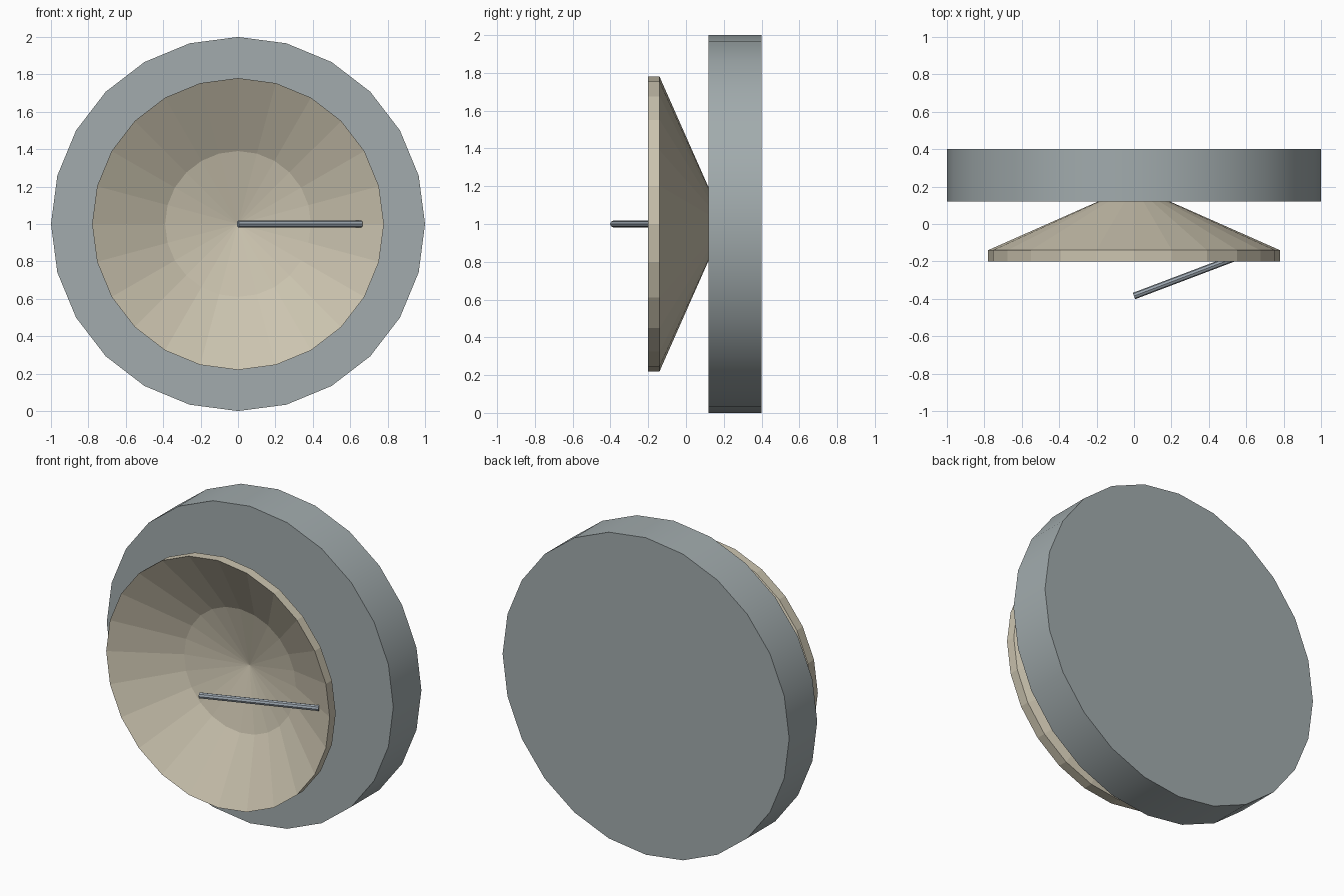
import bpy, bmesh, math
from mathutils import Vector

cube = bpy.data.objects.get("Cube")
if cube:
    bpy.data.objects.remove(cube, do_unlink=True)

SIDES = 24
CENTRE_Z = 1.0


def material(name, rgb):
    mat = bpy.data.materials.new(name)
    mat.use_nodes = True
    mat.diffuse_color = (*rgb, 1)
    mat.node_tree.nodes["Principled BSDF"].inputs["Base Color"].default_value = (*rgb, 1)
    return mat


def lathe(name, profile, mat):
    """Revolve (radius, y) points around the front-to-back axis."""
    bm = bmesh.new()
    points = [bm.verts.new((r, y, CENTRE_Z)) for r, y in profile]
    edges = [bm.edges.new(pair) for pair in zip(points, points[1:])]
    bmesh.ops.spin(bm, geom=points + edges, cent=(0, 0, CENTRE_Z), axis=(0, 1, 0),
                   angle=math.tau, steps=SIDES, use_duplicate=False)
    bmesh.ops.remove_doubles(bm, verts=bm.verts, dist=0.0005)
    bmesh.ops.recalc_face_normals(bm, faces=bm.faces)
    mesh = bpy.data.meshes.new(name)
    bm.to_mesh(mesh)
    bm.free()
    mesh.materials.append(mat)
    obj = bpy.data.objects.new(name, mesh)
    bpy.context.collection.objects.link(obj)
    return obj


def smooth(obj):
    bpy.ops.object.select_all(action='DESELECT')
    obj.select_set(True)
    bpy.context.view_layer.objects.active = obj
    bpy.ops.object.shade_smooth_by_angle(angle=math.radians(40))


grey = material("blue grey", (0.36, 0.41, 0.42))
cream = material("warm cream", (0.60, 0.55, 0.43))
steel = material("steel", (0.33, 0.38, 0.43))

# Thick round backing drum
smooth(lathe("backing_drum", [(0, 0.12), (1, 0.12), (1, 0.40), (0, 0.40)], grey))

# Faceted dish: shallow bowl, upright rim and conical back seated in the drum
lathe("dish", [(0, 0.115), (0.39, 0.02), (0.78, -0.20), (0.78, -0.14),
               (0.17, 0.13), (0, 0.13)], cream)

# Slanted feed arm from the bowl wall to the focus
tip = Vector((0, -0.385, CENTRE_Z))
root = Vector((0.66, -0.135, CENTRE_Z))
arm_axis = root - tip
bpy.ops.mesh.primitive_cylinder_add(vertices=8, radius=0.018, depth=arm_axis.length,
                                    location=(tip + root) / 2)
arm = bpy.context.object
arm.name = "feed_arm"
arm.rotation_euler = arm_axis.to_track_quat('Z', 'Y').to_euler()
arm.data.materials.append(steel)
smooth(arm)
